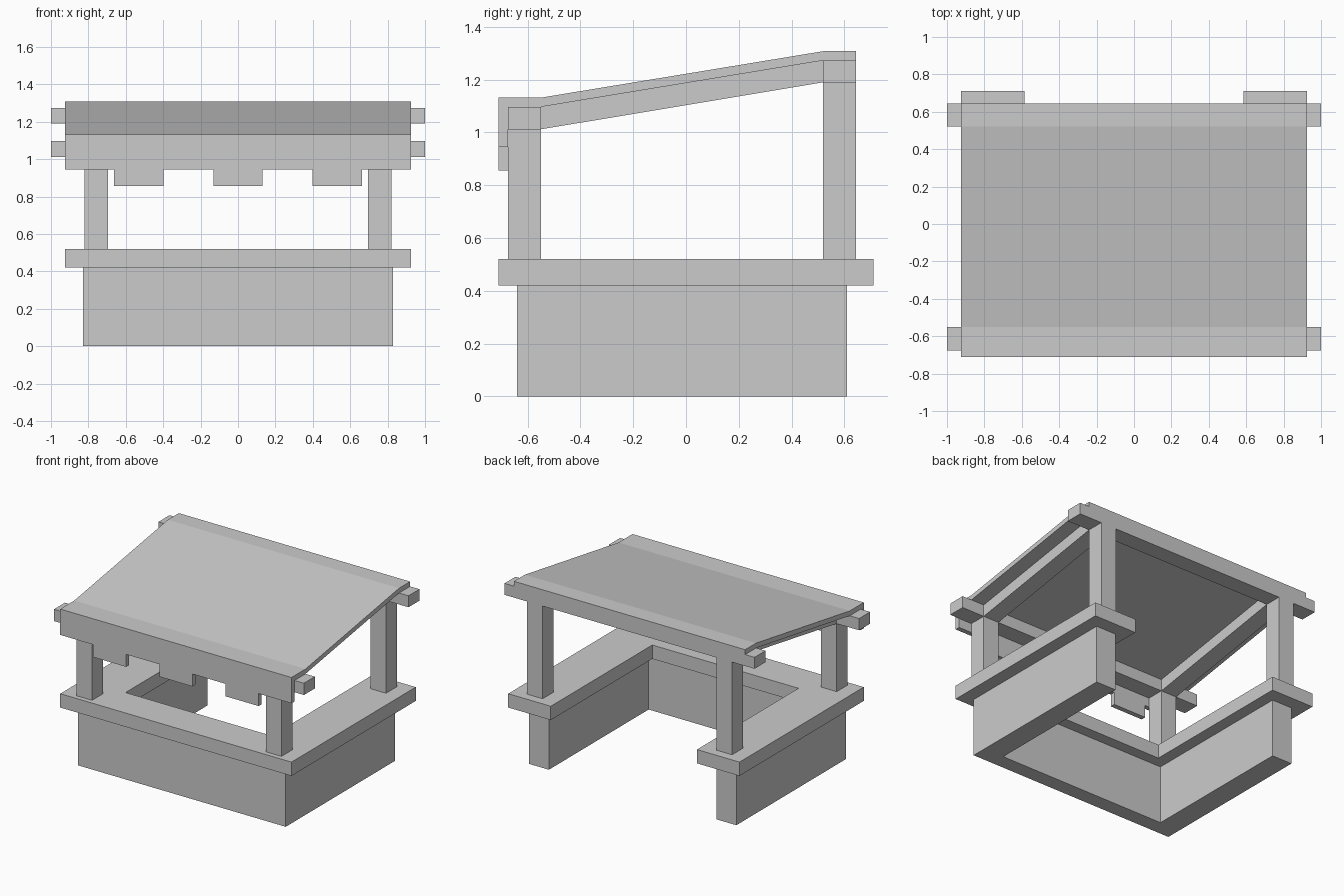
import bpy, bmesh
from mathutils import Vector

cube = bpy.data.objects.get("Cube")
if cube:
    bpy.data.objects.remove(cube, do_unlink=True)

# Single plain colour
grey = bpy.data.materials.new("light_grey")
grey.use_nodes = True
COLOUR = (0.6, 0.6, 0.6, 1)
grey.diffuse_color = COLOUR
grey.node_tree.nodes["Principled BSDF"].inputs["Base Color"].default_value = COLOUR


def prism(name, outline, axis, lo, hi):
    """Extrude a flat outline from lo to hi along x (outline is y, z) or z (outline is x, y)."""
    bm = bmesh.new()
    place = (lambda a, b: (lo, a, b)) if axis == "x" else (lambda a, b: (a, b, lo))
    step = Vector((hi - lo, 0, 0)) if axis == "x" else Vector((0, 0, hi - lo))
    face = bm.faces.new([bm.verts.new(place(a, b)) for a, b in outline])
    top = bmesh.ops.extrude_face_region(bm, geom=[face])["geom"]
    bmesh.ops.translate(bm, vec=step, verts=[v for v in top if isinstance(v, bmesh.types.BMVert)])
    bmesh.ops.recalc_face_normals(bm, faces=bm.faces)
    mesh = bpy.data.meshes.new(name)
    bm.to_mesh(mesh)
    bm.free()
    mesh.materials.append(grey)
    obj = bpy.data.objects.new(name, mesh)
    bpy.context.collection.objects.link(obj)
    return obj


def box(name, x, y, z):
    return prism(name, [(x[0], y[0]), (x[1], y[0]), (x[1], y[1]), (x[0], y[1])], "z", *z)


def u_shape(name, outer, inner, front, inner_front, back, z):
    """Wall or slab around three sides, open at the back."""
    half = [(outer, front), (outer, back), (inner, back), (inner, inner_front)]
    return prism(name, half + [(-x, y) for x, y in reversed(half)], "z", *z)


# Stall body
u_shape("base_wall", 0.83, 0.67, -0.64, -0.53, 0.61, (0, 0.42))
u_shape("counter_top", 0.925, 0.585, -0.71, -0.45, 0.71, (0.42, 0.52))

# Crossbeams, with posts below and sloped rafters between
FRONT, BACK = (-0.675, -0.55), (0.52, 0.645)
FRONT_Z, BACK_Z = (1.012, 1.097), (1.19, 1.273)
for end, y, z in (("front", FRONT, FRONT_Z), ("back", BACK, BACK_Z)):
    box(end + "_beam", (-1, 1), y, z)
    for side, x in (("right", (-0.82, -0.695)), ("left", (0.695, 0.82))):
        box(f"{end}_{side}_post", x, y, (0.52, z[0]))

slope = [(FRONT[1], FRONT_Z[0]), (BACK[0], BACK_Z[0]), (BACK[0], BACK_Z[1]), (FRONT[1], FRONT_Z[1])]
for side, x in (("right", -0.82), ("left", 0.695)):
    prism(side + "_rafter", slope, "x", x, x + 0.125)

# Roof sheet with its front drop
roof = [(-0.71, 0.945), (-0.71, 1.132), (FRONT[1], 1.132), (BACK[0], 1.308), (BACK[1], 1.308),
        (BACK[1], BACK_Z[1]), (BACK[0], BACK_Z[1]), (FRONT[1], FRONT_Z[1]),
        (FRONT[0], FRONT_Z[1]), (FRONT[0], 0.945)]
prism("roof", roof, "x", -0.925, 0.925)

# Tabs hanging from the front drop
for name, x in (("right", -0.53), ("middle", 0), ("left", 0.53)):
    box(name + "_tab", (x - 0.132, x + 0.132), (-0.71, FRONT[0]), (0.855, 0.945))
